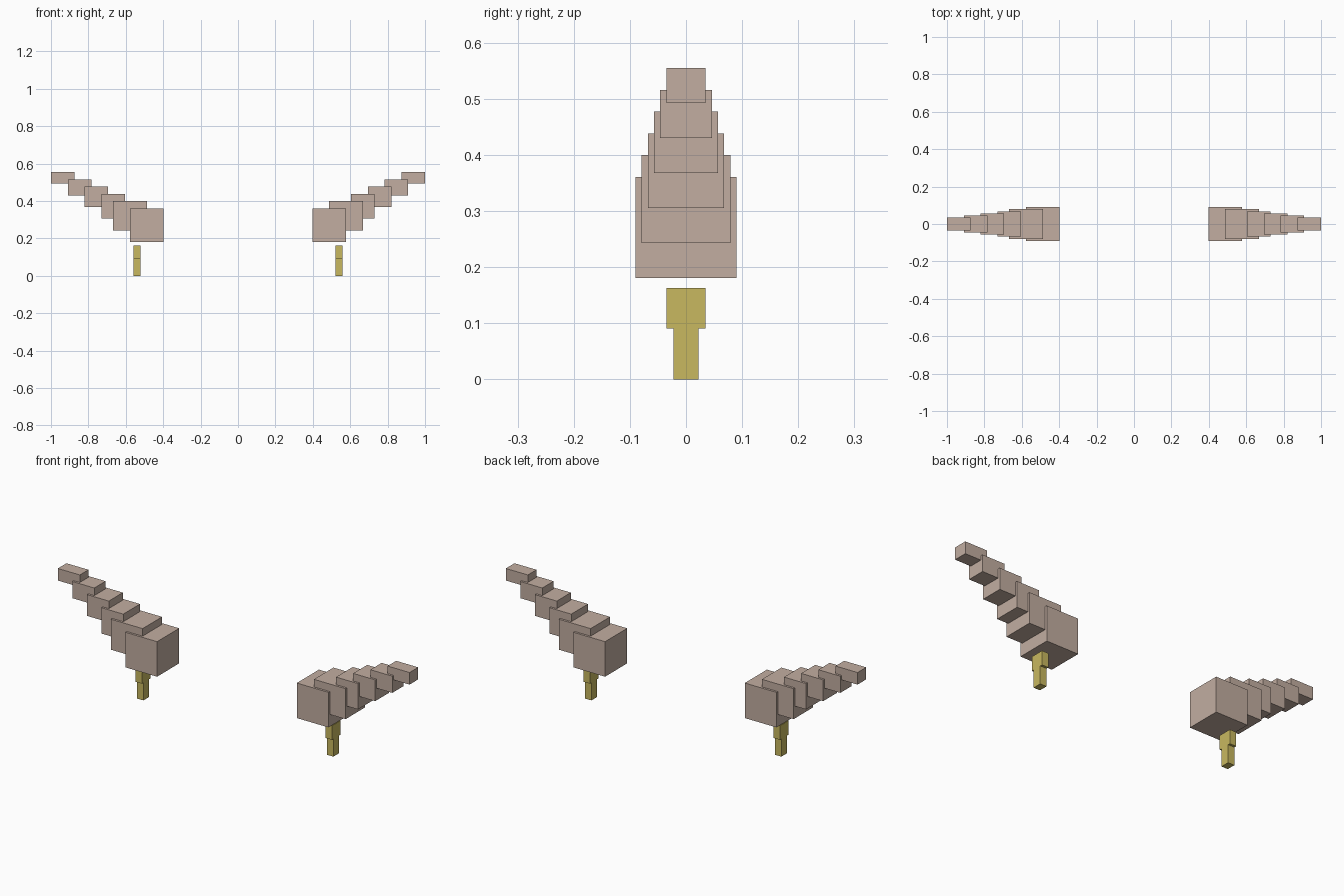
import bpy
from mathutils import Vector

cube = bpy.data.objects.get("Cube")
if cube:
    bpy.data.objects.remove(cube, do_unlink=True)


def make_material(name, rgb):
    mat = bpy.data.materials.new(name)
    mat.use_nodes = True
    color = (*rgb, 1.0)
    mat.diffuse_color = color
    mat.node_tree.nodes["Principled BSDF"].inputs["Base Color"].default_value = color
    return mat


def box(name, center, size, mat):
    bpy.ops.mesh.primitive_cube_add(size=1)
    obj = bpy.context.object
    obj.name = name
    for v in obj.data.vertices:
        v.co = v.co * Vector(size)
    obj.location = center
    obj.data.materials.append(mat)
    return obj


tan = make_material("dusty tan", (0.54, 0.42, 0.355))
gold = make_material("dull gold", (0.58, 0.48, 0.117))

for side, label in ((1, "left"), (-1, "right")):
    # Stepped horn, tapering as it rises outward
    for i in range(6):
        length = 0.18 if i < 2 else 0.125
        bottom = 0.181 + 0.0624 * i
        top = 0.361 + 0.0388 * i
        depth = 0.18 - 0.022 * i
        box(f"{label}_horn_segment_{i + 1}",
            (side * (0.487 + 0.09 * i), 0, (bottom + top) / 2),
            (length, depth, top - bottom), tan)

    # Two-part pendant hanging below the horn base
    box(f"{label}_pendant_top", (side * 0.54, 0, 0.127), (0.036, 0.07, 0.072), gold)
    box(f"{label}_pendant_drop", (side * 0.54, 0, 0.0455), (0.036, 0.045, 0.091), gold)
